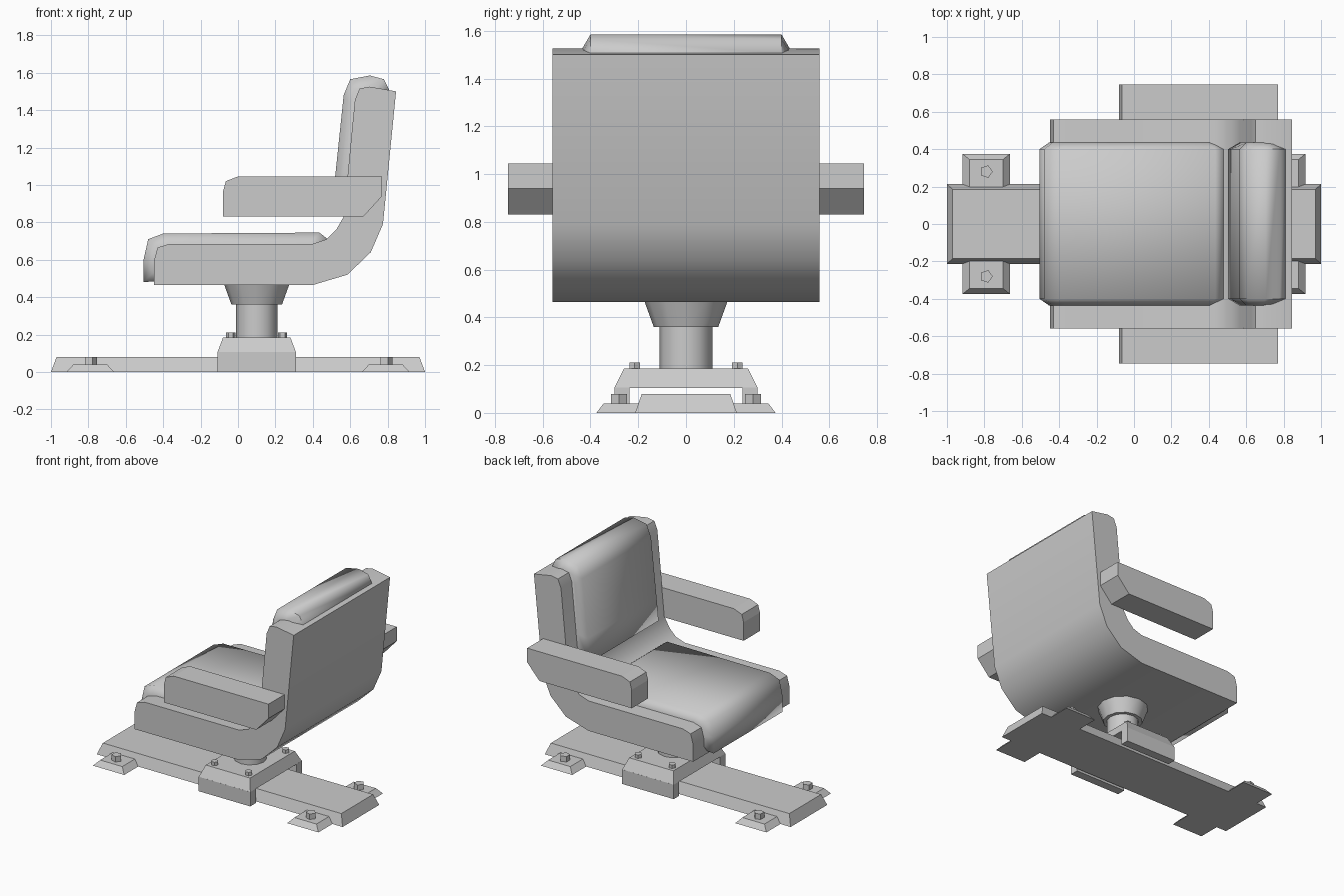
import bpy, bmesh, math

old = bpy.data.objects.get("Cube")
if old:
    bpy.data.objects.remove(old, do_unlink=True)

grey = bpy.data.materials.new("plain_grey")
grey.use_nodes = True
colour = (0.6, 0.6, 0.6, 1)
grey.diffuse_color = colour
grey.node_tree.nodes["Principled BSDF"].inputs["Base Color"].default_value = colour


def loft(name, rings, smooth=None):
    """Skin matching rings of points and cap both ends."""
    bm = bmesh.new()
    loops = [[bm.verts.new(p) for p in ring] for ring in rings]
    n = len(loops[0])
    for a, b in zip(loops, loops[1:]):
        for i in range(n):
            j = (i + 1) % n
            bm.faces.new((a[i], a[j], b[j], b[i]))
    bm.faces.new(loops[0])
    bm.faces.new(loops[-1])
    bmesh.ops.recalc_face_normals(bm, faces=bm.faces)
    mesh = bpy.data.meshes.new(name)
    bm.to_mesh(mesh)
    bm.free()
    mesh.materials.append(grey)
    obj = bpy.data.objects.new(name, mesh)
    bpy.context.collection.objects.link(obj)
    if smooth:
        bpy.ops.object.select_all(action="DESELECT")
        obj.select_set(True)
        bpy.context.view_layer.objects.active = obj
        bpy.ops.object.shade_smooth_by_angle(angle=math.radians(smooth))
    return obj


def side_profile(name, profile, y0, y1, smooth=None):
    return loft(name, [[(x, y, z) for x, z in profile] for y in (y0, y1)], smooth)


def cushion(name, profile, half, edge, shrink):
    """Side profile across y whose ends draw in to a smaller outline."""
    xs, zs = zip(*profile)

    def squeeze(v, values):
        mid = (min(values) + max(values)) / 2
        return mid + (v - mid) * (1 - 2 * shrink / (max(values) - min(values)))

    small = [(squeeze(x, xs), squeeze(z, zs)) for x, z in profile]
    rings = [(small, -half), (profile, -half + edge), (profile, half - edge), (small, half)]
    loft(name, [[(x, y, z) for x, z in p] for p, y in rings], 60)


def slab(name, centre, lower, upper, z0, z1):
    """Box with sloping sides, given lower and upper half sizes."""
    cx, cy = centre
    corners = ((-1, -1), (1, -1), (1, 1), (-1, 1))
    loft(name, [[(cx + sx * h[0], cy + sy * h[1], z) for sx, sy in corners]
                for h, z in ((lower, z0), (upper, z1))])


def turned(name, centre, sides, steps, smooth=None):
    cx, cy = centre
    loft(name, [[(cx + r * math.cos(math.tau * i / sides), cy + r * math.sin(math.tau * i / sides), z)
                 for i in range(sides)] for r, z in steps], smooth)


# Seat and backrest shell
shell = [(-0.45, 0.465), (0.4, 0.465), (0.585, 0.52), (0.71, 0.64), (0.775, 0.79),
         (0.845, 1.5), (0.705, 1.525), (0.65, 1.515), (0.625, 1.455), (0.565, 0.83),
         (0.525, 0.76), (0.475, 0.71), (0.4, 0.685), (-0.365, 0.685), (-0.43, 0.665), (-0.45, 0.59)]
side_profile("seat_shell", shell, -0.56, 0.56, 40)

# Cushions
cushion("seat_cushion", [(-0.505, 0.48), (-0.505, 0.6), (-0.48, 0.71), (-0.4, 0.74), (0.435, 0.745),
                         (0.48, 0.71), (0.48, 0.56)], 0.435, 0.035, 0.05)
cushion("back_cushion", [(0.503, 0.88), (0.52, 1.05), (0.565, 1.48), (0.6, 1.565), (0.705, 1.585),
                         (0.78, 1.565), (0.81, 1.505), (0.74, 0.88)], 0.435, 0.035, 0.06)

# Armrests
arm = [(-0.08, 0.83), (0.67, 0.83), (0.77, 0.94), (0.77, 1.045), (0, 1.045), (-0.065, 1.02), (-0.08, 0.965)]
for side, label in ((1, "left"), (-1, "right")):
    side_profile(label + "_armrest", arm, side * 0.555, side * 0.745)

# Swivel pedestal
pivot = (0.1, 0)
turned("pedestal_collar", pivot, 12, [(0.135, 0.36), (0.175, 0.47)], 40)
turned("pedestal_column", pivot, 12, [(0.11, 0.17), (0.11, 0.37)], 40)

# Bracket straddling the rail
slab("bracket_top", pivot, (0.21, 0.3), (0.18, 0.26), 0.105, 0.185)
for side in (-1, 1):
    slab("bracket_leg", (0.1, side * 0.268), (0.21, 0.032), (0.21, 0.032), 0, 0.106)
    for sx in (-1, 1):
        turned("bracket_bolt", (0.1 + sx * 0.138, side * 0.215), 6, [(0.025, 0.18), (0.025, 0.21)])

# Floor rail, cross feet and their bolts
slab("floor_rail", (0, 0), (1, 0.213), (0.97, 0.185), 0, 0.08)
for sx in (-1, 1):
    slab("cross_foot", (sx * 0.79, 0), (0.127, 0.375), (0.09, 0.345), 0, 0.04)
    for sy in (-1, 1):
        turned("foot_bolt", (sx * 0.79, sy * 0.28), 5, [(0.035, 0.035), (0.035, 0.08)])
